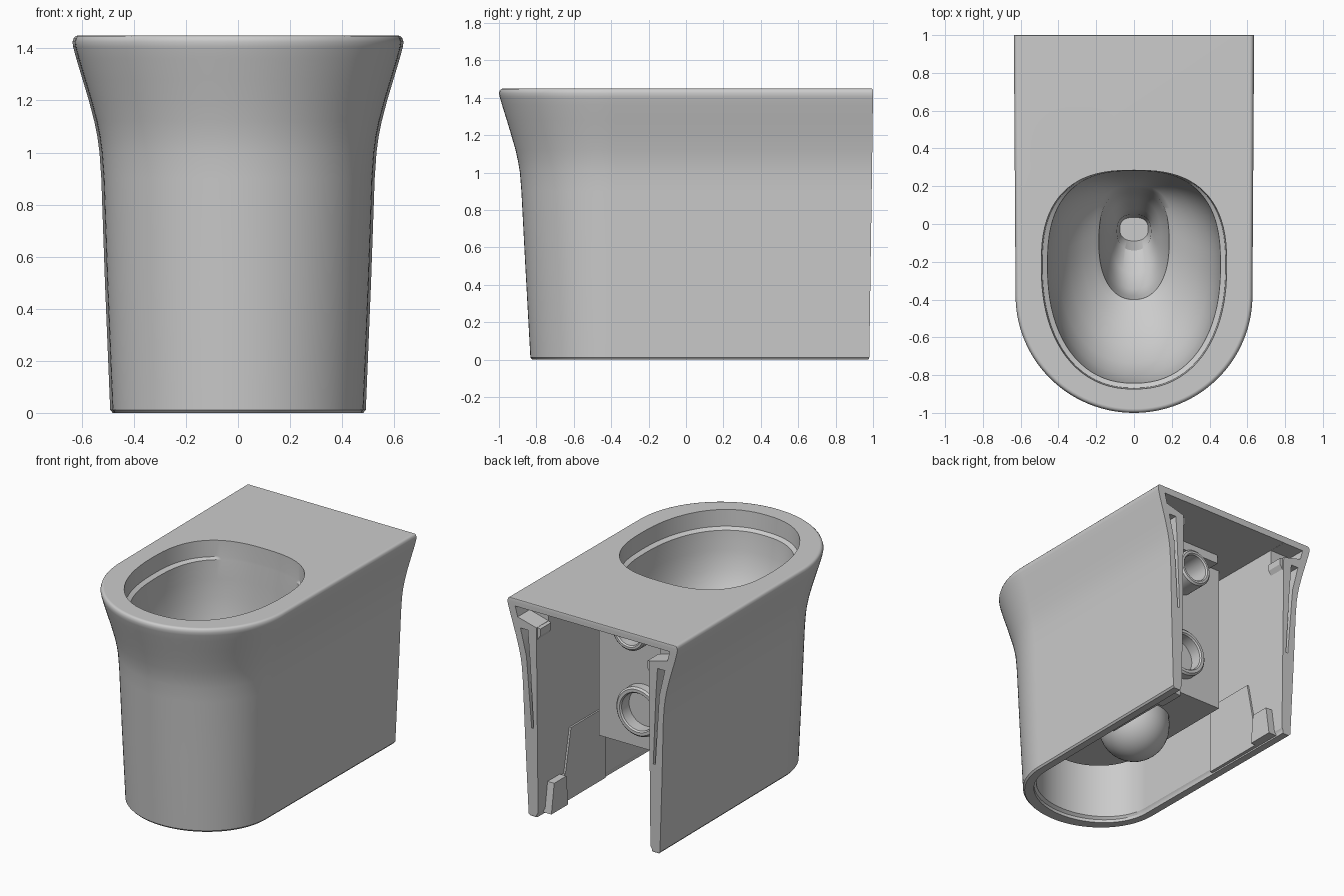
import bpy, bmesh, math

if "Cube" in bpy.data.objects:
    bpy.data.objects.remove(bpy.data.objects["Cube"])


def make(name, bm, helper=False):
    bmesh.ops.recalc_face_normals(bm, faces=bm.faces)
    me = bpy.data.meshes.new(name)
    bm.to_mesh(me)
    bm.free()
    ob = bpy.data.objects.new(name, me)
    bpy.context.collection.objects.link(ob)
    ob.hide_render = helper
    return ob


def loft(name, rings, helper=False, closed=False):
    """Skin equal-length rings; cap the ends unless they close on themselves."""
    bm = bmesh.new()
    rows = [[bm.verts.new(p) for p in r] for r in rings]
    n = len(rows[0])
    pairs = list(zip(rows, rows[1:])) + ([(rows[-1], rows[0])] if closed else [])
    for a, b in pairs:
        for i in range(n):
            j = (i + 1) % n
            bm.faces.new((a[i], a[j], b[j], b[i]))
    if not closed:
        bm.faces.new(rows[0])
        bm.faces.new(rows[-1])
    return make(name, bm, helper)


def u_ring(z, hw, yf, yb, yc=-0.38, flare=0.0, n=56):
    """U-shaped plan: square back, rounded front."""
    pts = [(hw + flare, yb, z)]
    for i in range(n + 1):
        a = math.pi * i / n
        pts.append((hw * math.cos(a), yc - (yc - yf) * math.sin(a), z))
    return pts + [(-hw - flare, yb, z)]


def egg_ring(z, hw, yf, yb, yc, nb=2.6, nf=2.25, n=80):
    """Egg plan: rounder front, squarer back."""
    pts = []
    for i in range(n):
        a = 2 * math.pi * i / n
        c, s = math.cos(a), math.sin(a)
        e = 2 / (nb if s > 0 else nf)
        x = math.copysign(abs(c) ** e, c) * hw
        y = yc + math.copysign(abs(s) ** e, s) * (yb - yc if s > 0 else yc - yf)
        pts.append((x, y, z))
    return pts


def prism_y(name, xz, y0, y1, helper=False):
    return loft(name, [[(x, y, z) for x, z in xz] for y in (y0, y1)], helper)


def prism_x(name, yz, x0, x1):
    return loft(name, [[(x, y, z) for y, z in yz] for x in (x0, x1)])


def circle_y(r, y, z, n=40):
    return [(r * math.cos(2 * math.pi * i / n), y, z + r * math.sin(2 * math.pi * i / n))
            for i in range(n)]


def boolean(ob, other, op):
    m = ob.modifiers.new(op, 'BOOLEAN')
    m.operation, m.object, m.solver = op, other, 'EXACT'
    bpy.context.view_layer.objects.active = ob
    bpy.ops.object.modifier_apply(modifier=m.name)
    bpy.data.objects.remove(other)


def smooth(ob, angle=32):
    bpy.ops.object.select_all(action='DESELECT')
    ob.select_set(True)
    bpy.context.view_layer.objects.active = ob
    bpy.ops.object.shade_smooth_by_angle(angle=math.radians(angle))
    m = ob.modifiers.new("flat_tops", 'WEIGHTED_NORMAL')
    m.keep_sharp = True


# Outer skirt: z, half width, front y, back y
outer = [(0, .472, -.82, .975), (.012, .482, -.832, .98), (.5, .502, -.859, .987),
         (.9, .516, -.88, .993), (1.0, .523, -.888, .994), (1.06, .531, -.898, .995),
         (1.12, .543, -.911, .996), (1.2, .564, -.934, .997), (1.28, .588, -.958, .998),
         (1.36, .612, -.983, .999), (1.405, .624, -.996, 1), (1.425, .627, -1, 1),
         (1.44, .622, -.996, 1), (1.447, .615, -.989, .998), (1.45, .604, -.978, .993)]
body = loft("toilet_body", [u_ring(z, h, f, b, flare=.009) for z, h, f, b in outer])

# Hollow underneath and behind, with a thicker chamfered front wall
hollow = [(-.1, .425, -.76), (.02, .42, -.745), (.035, .41, -.725), (1.4, .41, -.725)]
boolean(body, loft("hollow_cut", [u_ring(z, h, f, 1.2, flare=.012) for z, h, f in hollow], True),
        'DIFFERENCE')
# Rear recess above the side ledges
recess = [(-.56, 1.33), (-.41, 1.29), (.41, 1.29), (.56, 1.33), (.578, 1.399), (-.578, 1.399)]
boolean(body, prism_y("recess_cut", recess, .87, 1.2, True), 'DIFFERENCE')

# Bowl outside, pedestal core and trap dome
core = loft("core", [u_ring(z, .335, -.69, .45, -.36) for z in (.38, 1.42)], True)
bowl_out = loft("bowl_outside", [egg_ring(*r) for r in (
    (1.425, .53, -.91, .335, -.22), (1.1, .48, -.85, .33, -.22), (.9, .43, -.76, .3, -.22),
    (.7, .34, -.62, .25, -.2), (.6, .28, -.5, .2, -.18))], True)
bm = bmesh.new()
bmesh.ops.create_uvsphere(bm, u_segments=40, v_segments=24, radius=.228)
for v in bm.verts:  # stretch the upper half up into the core
    v.co.z += .32 + (.15 if v.co.z > .001 else 0)
dome = make("trap_dome", bm, True)
for part in (core, bowl_out, dome):
    boolean(body, part, 'UNION')

# Bowl cavity with rim step, sump and outlet
cavity = loft("bowl_cut", [egg_ring(*r) for r in (
    (1.47, .492, -.875, .285, -.22), (1.34, .485, -.868, .283, -.22),
    (1.325, .458, -.843, .281, -.22), (1.2, .45, -.828, .275, -.22),
    (1.08, .432, -.795, .268, -.22), (.97, .395, -.735, .258, -.21),
    (.87, .338, -.645, .245, -.18), (.79, .27, -.54, .225, -.14),
    (.74, .215, -.45, .205, -.1), (.71, .186, -.4, .19, -.1),
    (.6, .172, -.38, .165, -.1), (.5, .145, -.345, .13, -.1),
    (.42, .12, -.26, .08, -.09), (.33, .09, -.14, .05, -.04),
    (.18, .075, -.09, .035, -.03))], True)
boolean(body, cavity, 'DIFFERENCE')

# Pipe sockets at the back: height, outer radius, inner radius, rear y, bore end
for label, z, ro, ri, y, end in (("inlet", 1.23, .125, .09, .62, .5),
                                 ("outlet", .65, .165, .125, .52, .43)):
    if end < .45:
        boolean(body, loft("bore", [circle_y(ri, end, z), circle_y(ri, .6, z)], True),
                'DIFFERENCE')
    smooth(loft(label + "_socket", [circle_y(ro, .44, z), circle_y(ro, y - .012, z),
                                    circle_y(ro - .012, y, z), circle_y(ri + .008, y, z),
                                    circle_y(ri, y - .01, z), circle_y(ri, .44, z)],
                closed=True))

# Mounting slots in the rear edges of both side walls
for s in (1, -1):
    slot = [(.447, .6), (.462, .6), (.497, 1.08), (.54, 1.26), (.485, 1.26), (.47, 1.05)]
    boolean(body, prism_y("slot_cut", [(s * x, z) for x, z in slot], .8, 1.05, True),
            'DIFFERENCE')
smooth(body)

# Stiffening plates, foot blocks and ledge brackets inside both walls
for s, side in ((1, "right"), (-1, "left")):
    prism_x(side + "_wall_plate", [(.28, .01), (.28, .49), (.65, .49), (.71, .2), (.86, .2),
                                   (.88, .01)], s * .405, s * .44)
    prism_x(side + "_foot_block", [(.73, .01), (.75, .21), (.88, .21), (.91, .01)],
            s * .37, s * .43)
    prism_y(side + "_ledge_bracket", [(s * x, z) for x, z in (
        (.45, 1.19), (.42, 1.21), (.4, 1.24), (.4, 1.285), (.45, 1.3))], .87, .985)

# Support block above the inlet socket
prism_y("inlet_support", [(-.2, 1.41), (-.2, 1.34), (.2, 1.34), (.2, 1.41)], .44, .6)
